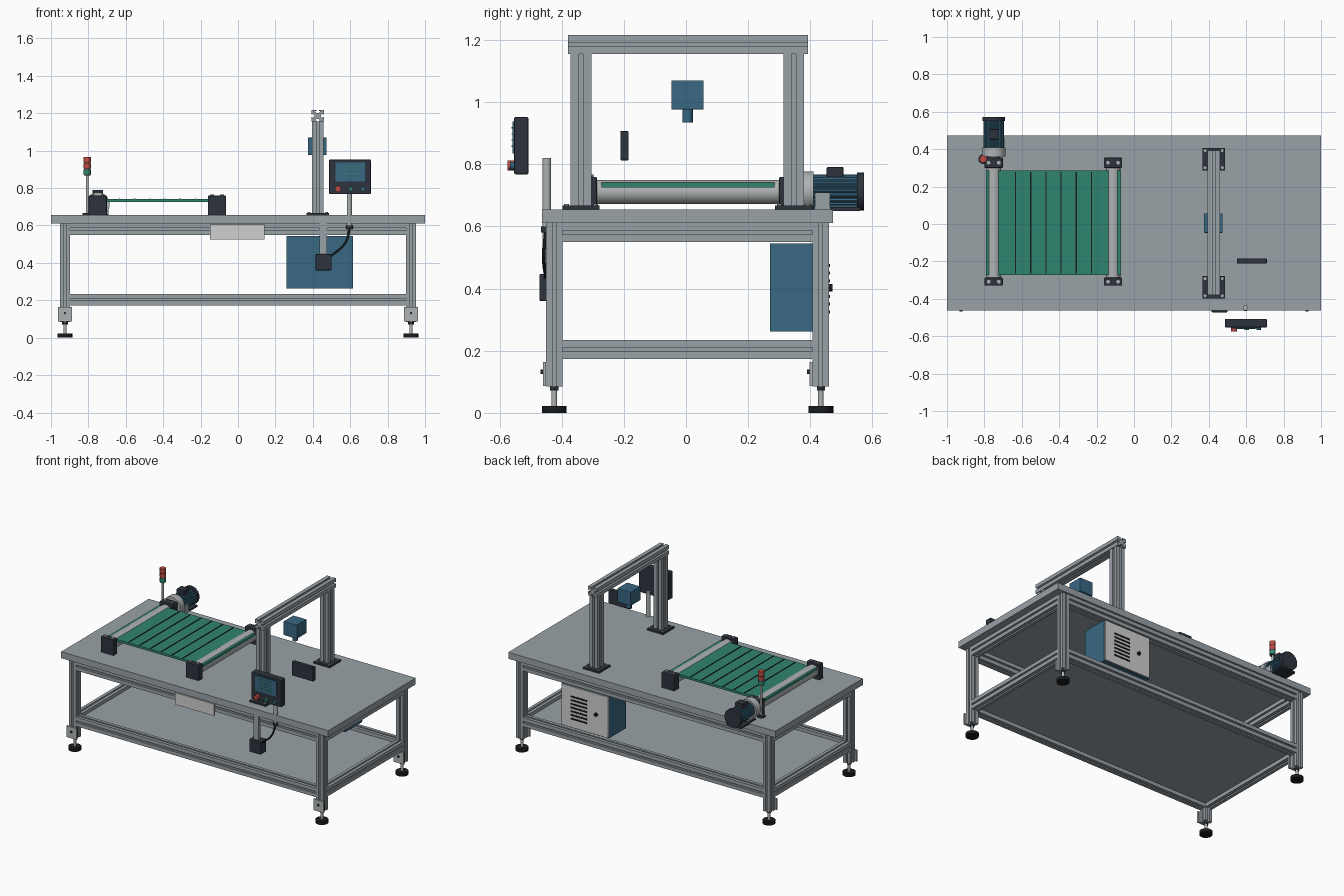
import bpy, bmesh, math
from mathutils import Vector

if "Cube" in bpy.data.objects:
    bpy.data.objects.remove(bpy.data.objects["Cube"])


def material(name, rgb):
    m = bpy.data.materials.new(name)
    m.diffuse_color = (*rgb, 1)
    m.use_nodes = True
    m.node_tree.nodes["Principled BSDF"].inputs["Base Color"].default_value = m.diffuse_color
    return m


GREY = material("frame grey", (0.32, 0.36, 0.39))
STEEL = material("light steel", (0.43, 0.45, 0.45))
PANEL = material("pale panel", (0.62, 0.63, 0.62))
DARK = material("charcoal", (0.027, 0.034, 0.047))
BLACK = material("black rubber", (0.010, 0.011, 0.013))
BLUE = material("machine blue", (0.04, 0.14, 0.225))
GREEN = material("belt green", (0.03, 0.23, 0.16))
RED = material("signal red", (0.52, 0.07, 0.05))


def prism(name, pts, axis, centre, lo, hi, mat, smooth=False):
    """Extrude a 2D outline along an axis; centre is the 2D offset."""
    def place(u, v, w):
        u, v = u + centre[0], v + centre[1]
        return {"x": (w, u, v), "y": (u, w, v), "z": (u, v, w)}[axis]
    bm = bmesh.new()
    face = bm.faces.new([bm.verts.new(place(u, v, lo)) for u, v in pts])
    ext = bmesh.ops.extrude_face_region(bm, geom=[face])
    step = Vector(place(0, 0, hi)) - Vector(place(0, 0, lo))
    bmesh.ops.translate(bm, verts=[g for g in ext["geom"] if isinstance(g, bmesh.types.BMVert)], vec=step)
    bmesh.ops.recalc_face_normals(bm, faces=bm.faces)
    me = bpy.data.meshes.new(name)
    bm.to_mesh(me)
    bm.free()
    me.materials.append(mat)
    ob = bpy.data.objects.new(name, me)
    bpy.context.collection.objects.link(ob)
    if smooth:
        bpy.ops.object.select_all(action="DESELECT")
        bpy.context.view_layer.objects.active = ob
        ob.select_set(True)
        bpy.ops.object.shade_smooth_by_angle(angle=math.radians(35))
    return ob


def box(name, x0, x1, y0, y1, z0, z1, mat, bevel=0):
    ob = prism(name, [(x0, y0), (x1, y0), (x1, y1), (x0, y1)], "z", (0, 0), z0, z1, mat)
    if bevel:
        b = ob.modifiers.new("edge", "BEVEL")
        b.width, b.segments = bevel, 2
    return ob


def cyl(name, axis, centre, lo, hi, r, mat, seg=32):
    pts = [(r * math.cos(2 * math.pi * i / seg), r * math.sin(2 * math.pi * i / seg)) for i in range(seg)]
    return prism(name, pts, axis, centre, lo, hi, mat, True)


def slot_bar(name, axis, centre, lo, hi, w, h, mat=GREY):
    """Slotted aluminium bar: one grooved side turned four times."""
    side = [(1, 1), (.2, 1), (.2, .82), (.42, .82), (.2, .5), (-.2, .5), (-.42, .82), (-.2, .82), (-.2, 1)]
    pts = []
    for _ in range(4):
        pts += [(u * w / 2, v * h / 2) for u, v in side]
        side = [(-v, u) for u, v in side]
    return prism(name, pts, axis, centre, lo, hi, mat)


# Table: top, slotted frame, shelf
CY, LX, LY, W = 0.005, 0.925, 0.429, 0.053
box("table_top", -1, 1, -0.463, 0.473, 0.611, 0.655, GREY)
box("lower_shelf", -0.91, 0.91, CY - 0.41, CY + 0.41, 0.2, 0.212, GREY)
for z, level in ((0.581, "upper"), (0.204, "lower")):
    for s, side in ((-1, "front"), (1, "back")):
        slot_bar(f"{level}_{side}_rail", "x", (CY + s * LY, z), -LX + W / 2, LX - W / 2, W, 0.061)
    for s, side in ((-1, "left"), (1, "right")):
        slot_bar(f"{level}_{side}_rail", "y", (s * LX, z), CY - LY + W / 2, CY + LY - W / 2, W, 0.061)

# Legs with foot brackets and levelling feet
for sx, nx in ((-1, "left"), (1, "right")):
    for sy, ny in ((-1, "front"), (1, "back")):
        x, y, n = sx * LX, CY + sy * LY, f"{ny}_{nx}"
        slot_bar(f"{n}_leg", "z", (x, y), 0.085, 0.611, W, W)
        box(f"{n}_foot_bracket", x - 0.038, x + 0.038, y - 0.037, y - 0.0265, 0.087, 0.163, STEEL)
        cyl(f"{n}_bracket_bolt", "y", (x, 0.132), y - 0.044, y - 0.037, 0.007, DARK, 12)
        cyl(f"{n}_foot_stem", "z", (x, y), 0.02, 0.085, 0.009, STEEL, 16)
        cyl(f"{n}_foot_nut", "z", (x, y), 0.072, 0.085, 0.015, DARK, 6)
        cyl(f"{n}_foot_pad", "z", (x, y), 0, 0.022, 0.04, BLACK)

# Gantry: columns on base plates, cross beam, camera
GX = 0.426
for y, n in ((-0.338, "front"), (0.347, "back")):
    box(f"gantry_{n}_base", GX - 0.06, GX + 0.06, y - 0.06, y + 0.06, 0.655, 0.667, DARK)
    slot_bar(f"gantry_{n}_column", "z", (GX, y), 0.667, 1.155, 0.06, 0.067)
    for sx in (-1, 1):
        for sy in (-1, 1):
            cyl(f"gantry_{n}_bolt", "z", (GX + sx * 0.046, y + sy * 0.046), 0.667, 0.672, 0.008, STEEL, 12)
slot_bar("gantry_beam", "x", (0, 0), 0, 1, 0.1, 0.1).name = "gantry_beam_blank"
bpy.data.objects.remove(bpy.data.objects["gantry_beam_blank"])
slot_bar("gantry_beam", "y", (GX, 1.186), -0.38, 0.392, 0.066, 0.062)
box("camera_body", GX - 0.052, GX + 0.048, -0.047, 0.057, 0.976, 1.07, BLUE, 0.003)
cyl("camera_lens", "z", (GX - 0.002, 0.005), 0.935, 0.976, 0.017, BLUE)
box("sensor_box", 0.55, 0.71, -0.211, -0.185, 0.813, 0.907, DARK, 0.002)

# Conveyor: belt, slat lines, rollers, bearing blocks
box("belt", -0.79, -0.07, -0.272, 0.285, 0.726, 0.741, GREEN)
for i in range(7):
    x = -0.714 + 0.081 * (i + 1)
    if x < -0.16:
        box("belt_line", x - 0.003, x + 0.003, -0.265, 0.278, 0.741, 0.744, BLACK)
for x, n in ((-0.75, "left"), (-0.112, "right")):
    cyl(f"{n}_roller", "y", (x, 0.711), -0.29, 0.302, 0.039, STEEL, 40)
    for y0, y1, m in ((-0.33, -0.287, "front"), (0.3, 0.355, "back")):
        box(f"{n}_{m}_bearing", x - 0.049, x + 0.049, y0, y1, 0.655, 0.76, DARK, 0.005)
        for dx in (-0.027, 0.027):
            cyl(f"{n}_{m}_bearing_bolt", "z", (x + dx, (y0 + y1) / 2), 0.759, 0.767, 0.01, STEEL, 12)

# Gear motor with cooling fins
MX, MZ = -0.75, 0.713
cyl("motor_shaft", "y", (MX, MZ), 0.35, 0.385, 0.03, STEEL)
cyl("motor_flange", "y", (MX, MZ), 0.362, 0.41, 0.064, STEEL)
fins = [(r * math.cos(math.pi * k / 40), r * math.sin(math.pi * k / 40))
        for k in range(80) for r in ((0.055 if k % 4 < 2 else 0.05),)]
prism("motor_body", fins, "y", (MX, MZ), 0.41, 0.55, BLUE)
cyl("motor_fan_cover", "y", (MX, MZ), 0.55, 0.573, 0.061, DARK)
box("motor_terminal_box", MX - 0.028, MX + 0.028, 0.453, 0.507, 0.755, 0.791, DARK, 0.003)
box("motor_base", MX - 0.055, MX + 0.055, 0.4, 0.56, 0.65, 0.662, DARK)
box("motor_bracket", MX - 0.045, MX + 0.057, 0.415, 0.463, 0.655, 0.71, GREY)

# Signal tower
SX, SY = -0.806, 0.347
cyl("signal_base", "z", (SX, SY), 0.655, 0.667, 0.026, DARK)
cyl("signal_pole", "z", (SX, SY), 0.66, 0.872, 0.007, STEEL, 16)
for z0, z1, mat, n in ((0.872, 0.9, GREEN, "low"), (0.905, 0.932, RED, "middle"), (0.937, 0.965, RED, "top")):
    cyl(f"signal_lamp_{n}", "z", (SX, SY), z0, z1, 0.019, mat, 24)
cyl("signal_core", "z", (SX, SY), 0.868, 0.94, 0.017, DARK, 24)

# Operator panel on its post
cyl("panel_post", "z", (0.596, -0.448), 0.59, 0.82, 0.014, STEEL, 24)
cyl("panel_post_collar", "z", (0.596, -0.448), 0.58, 0.6, 0.018, DARK, 24)
box("panel_housing", 0.487, 0.71, -0.553, -0.507, 0.768, 0.952, DARK, 0.004)
box("panel_screen", 0.52, 0.68, -0.559, -0.552, 0.835, 0.938, BLUE)
for i in range(4):
    z = 0.858 + 0.02 * i
    box("screen_line", 0.55, 0.65, -0.561, -0.558, z - 0.002, z + 0.002, GREEN)
for x, mat, d, r in ((0.535, RED, 0.574, 0.016), (0.603, GREEN, 0.566, 0.012), (0.667, BLUE, 0.566, 0.012)):
    cyl("panel_button", "y", (x, 0.796), -d, -0.55, r, mat, 24)

# Drive box under the front edge, with its cable
box("drive_box_arm", 0.435, 0.475, -0.458, -0.44, 0.44, 0.611, GREY)
box("drive_box", 0.415, 0.5, -0.472, -0.41, 0.36, 0.447, DARK, 0.004)
cu = bpy.data.curves.new("cable", "CURVE")
cu.dimensions, cu.bevel_depth, cu.bevel_resolution = "3D", 0.006, 3
sp = cu.splines.new("BEZIER")
path = [(0.598, -0.45, 0.59), (0.575, -0.458, 0.51), (0.49, -0.45, 0.43)]
sp.bezier_points.add(len(path) - 1)
for p, co in zip(sp.bezier_points, path):
    p.co, p.handle_left_type, p.handle_right_type = co, "AUTO", "AUTO"
cu.materials.append(BLACK)
bpy.context.collection.objects.link(bpy.data.objects.new("cable", cu))

# Front plate
box("front_plate", -0.15, 0.142, -0.462, -0.45, 0.525, 0.605, PANEL)

# Control cabinet with vented door at the back
box("cabinet", 0.26, 0.615, 0.27, 0.45, 0.262, 0.545, BLUE)
box("cabinet_door", 0.263, 0.612, 0.45, 0.46, 0.265, 0.542, PANEL)
for i in range(7):
    z = 0.325 + 0.025 * i
    box("door_vent", 0.42, 0.54, 0.459, 0.463, z - 0.005, z + 0.005, BLACK)
cyl("door_lock", "y", (0.35, 0.403), 0.459, 0.471, 0.012, BLACK, 16)
